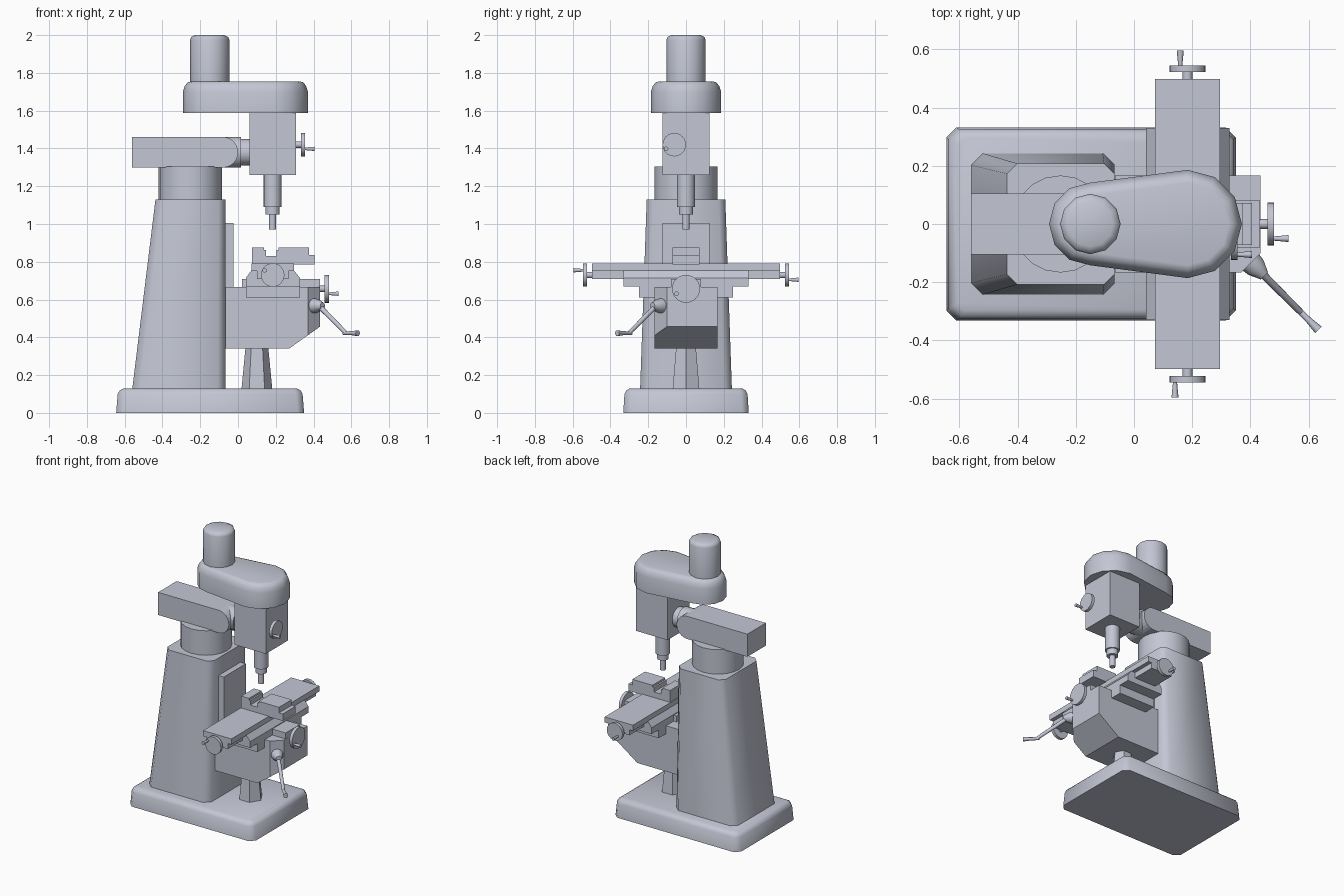
import bpy
import bmesh
from math import cos, sin, tau, radians
from mathutils import Vector

cube = bpy.data.objects.get("Cube")
if cube:
    bpy.data.objects.remove(cube)

paint = bpy.data.materials.new("machine_grey")
paint.use_nodes = True
GREY = (0.55, 0.57, 0.66, 1)
paint.diffuse_color = GREY
paint.node_tree.nodes["Principled BSDF"].inputs["Base Color"].default_value = GREY


def loft(name, rings, smooth=30):
    """Skin a stack of matching rings and cap both ends."""
    bm = bmesh.new()
    loops = [[bm.verts.new(p) for p in ring] for ring in rings]
    n = len(loops[0])
    for lo, hi in zip(loops, loops[1:]):
        for i in range(n):
            j = (i + 1) % n
            bm.faces.new((lo[i], lo[j], hi[j], hi[i]))
    bm.faces.new(loops[0][::-1])
    bm.faces.new(loops[-1])
    bmesh.ops.recalc_face_normals(bm, faces=bm.faces)
    mesh = bpy.data.meshes.new(name)
    bm.to_mesh(mesh)
    bm.free()
    mesh.materials.append(paint)
    obj = bpy.data.objects.new(name, mesh)
    bpy.context.collection.objects.link(obj)
    if smooth:
        bpy.ops.object.select_all(action='DESELECT')
        obj.select_set(True)
        bpy.context.view_layer.objects.active = obj
        bpy.ops.object.shade_smooth_by_angle(angle=radians(smooth))
    return obj


def box(name, x0, x1, y0, y1, z0, z1):
    rings = [[(x0, y0, z), (x1, y0, z), (x1, y1, z), (x0, y1, z)] for z in (z0, z1)]
    return loft(name, rings, 0)


def extrude_y(name, profile, half):
    """Extrude an x-z profile evenly to both sides of y = 0."""
    return loft(name, [[(x, y, z) for x, z in profile] for y in (-half, half)], 0)


def chamfered(x0, x1, half, c, z):
    """Rectangle ring with cut corners."""
    return [(x0 + c, -half, z), (x1 - c, -half, z), (x1, c - half, z), (x1, half - c, z),
            (x1 - c, half, z), (x0 + c, half, z), (x0, half - c, z), (x0, c - half, z)]


def turned(name, start, axis, steps, seg=16, smooth=40):
    """Round part along an axis; steps are (distance, radius)."""
    start, d = Vector(start), Vector(axis).normalized()
    u = Vector((1, 0, 0)) if abs(d.x) < 0.9 else Vector((0, 1, 0))
    u = (u - d * u.dot(d)).normalized()
    v = d.cross(u)
    rings = [[start + d * t + (u * cos(tau * i / seg) + v * sin(tau * i / seg)) * r
              for i in range(seg)] for t, r in steps]
    return loft(name, rings, smooth)


def handwheel(name, start, axis, radius, grip):
    """Short shaft, disc and flared grip; grip is the offset from the hub."""
    turned(name + "_shaft", start, axis, [(-0.01, 0.017), (0.026, 0.017)], 12)
    turned(name + "_disc", start, axis, [(0.025, radius), (0.047, radius)], 24)
    turned(name + "_grip", Vector(start) + Vector(grip), axis,
           [(0.045, 0.007), (0.098, 0.012)], 10)


# Base and column
loft("base", [chamfered(-0.645, 0.35, 0.332, 0.035, 0),
              chamfered(-0.637, 0.342, 0.326, 0.035, 0.1),
              chamfered(-0.625, 0.33, 0.315, 0.03, 0.12),
              chamfered(-0.605, 0.31, 0.297, 0.025, 0.13)], 50)
loft("column", [chamfered(-0.56, -0.067, 0.243, 0.04, 0.125),
                chamfered(-0.437, -0.067, 0.208, 0.035, 1.13)], 50)
box("column_slide", -0.08, -0.025, -0.125, 0.125, 0.4, 1.005)
turned("turret", (-0.253, 0, 1.12), (0, 0, 1), [(0, 0.167), (0.185, 0.167)], 20)

# Ram with rounded nose and knuckle
MID = 1.38
nose = [(-0.08 + 0.081 * cos(tau * i / 24), MID + 0.081 * sin(tau * i / 24))
        for i in range(-6, 7)]
extrude_y("ram", [(-0.56, 1.299), *nose, (-0.56, 1.461)], 0.105)
turned("ram_knuckle", (-0.09, 0, MID), (1, 0, 0), [(0, 0.081), (0.107, 0.081)], 24)
turned("head_pivot", (0, 0, MID), (1, 0, 0), [(0, 0.07), (0.07, 0.07)], 24)

# Milling head
box("head", 0.06, 0.308, -0.125, 0.125, 1.26, 1.6)
SPINDLE = 0.183
turned("quill", (SPINDLE, 0, 1.27), (0, 0, -1),
       [(0, 0.048), (0.18, 0.048), (0.18, 0.038), (0.22, 0.038),
        (0.22, 0.019), (0.3, 0.019)])
handwheel("head_wheel", (0.308, -0.062, 1.42), (1, 0, 0), 0.062, (0, -0.043, -0.022))


def teardrop(inset, z):
    """Outline around a small rear circle and a large front circle."""
    ring = []
    for cx, r, first in ((0.185, 0.186, -3), (-0.15, 0.142, 3)):
        for i in range(first, first + 7):
            a = tau * i / 12
            ring.append((cx + (r - inset) * cos(a), (r - inset) * sin(a), z))
    return ring


loft("belt_housing", [teardrop(0, 1.587), teardrop(0, 1.70), teardrop(0.01, 1.73),
                      teardrop(0.025, 1.75), teardrop(0.045, 1.755)], 50)
turned("motor", (-0.15, 0, 1.75), (0, 0, 1),
       [(0, 0.104), (0.225, 0.104), (0.24, 0.098), (0.25, 0.078)], 12, 50)

# Knee with sloped underside and one cut corner for the crank
knee = extrude_y("knee", [(-0.066, 0.34), (0.27, 0.34), (0.435, 0.457),
                          (0.435, 0.667), (-0.066, 0.667)], 0.166)
bm = bmesh.new()
bm.from_mesh(knee.data)
cut = bmesh.ops.bisect_plane(bm, geom=bm.verts[:] + bm.edges[:] + bm.faces[:],
                             plane_co=(0.37, -0.166, 0.5), plane_no=(1, -1, 0),
                             clear_outer=True)
rim = [e for e in cut["geom_cut"] if isinstance(e, bmesh.types.BMEdge)]
bmesh.ops.edgeloop_fill(bm, edges=rim)
bmesh.ops.recalc_face_normals(bm, faces=bm.faces)
bm.to_mesh(knee.data)
bm.free()
box("knee_ways", 0.02, 0.434, -0.08, 0.08, 0.66, 0.71)
turned("knee_screw", (0.1, 0, 0.12), (0, 0, 1), [(0, 0.082), (0.23, 0.06)], 6, 0)
handwheel("knee_wheel", (0.434, 0, 0.657), (1, 0, 0), 0.074, (0, -0.05, -0.026))

# Lifting crank
out = Vector((1, -1, 0))
turned("crank_hub", (0.395, -0.125, 0.567), out,
       [(0, 0.041), (0.035, 0.036), (0.065, 0.022), (0.075, 0.018)])
elbow = Vector((0.572, -0.302, 0.422))
root = Vector((0.425, -0.155, 0.57))
turned("crank_arm", root, elbow - root,
       [(0, 0.014), ((elbow - root).length, 0.011)], 10)
turned("crank_grip", elbow - out * 0.012, out, [(0, 0.01), (0.06, 0.011), (0.105, 0.016)], 10)

# Saddle and table
box("saddle", 0.042, 0.328, -0.25, 0.25, 0.61, 0.675)
extrude_y("table_guide", [(0.042, 0.67), (0.328, 0.67), (0.328, 0.715), (0.295, 0.755),
                          (0.072, 0.755), (0.042, 0.715)], 0.33)
extrude_y("table", [(0.1, 0.71), (0.268, 0.71), (0.268, 0.75), (0.296, 0.75),
                    (0.296, 0.79), (0.072, 0.79), (0.072, 0.75), (0.1, 0.75)], 0.498)
for side, label in ((-1, "front"), (1, "back")):
    handwheel("table_wheel_" + label, (0.184, side * 0.498, 0.73), (0, side, 0), 0.062,
              (-0.034 + 0.009 * side, 0, -0.025 * side))

# Vise
extrude_y("vise", [(0.075, 0.785), (0.075, 0.875), (0.137, 0.875), (0.137, 0.862),
                   (0.148, 0.862), (0.148, 0.83), (0.203, 0.83), (0.203, 0.862),
                   (0.215, 0.862), (0.215, 0.875), (0.375, 0.875), (0.375, 0.835),
                   (0.405, 0.835), (0.405, 0.785)], 0.072)
